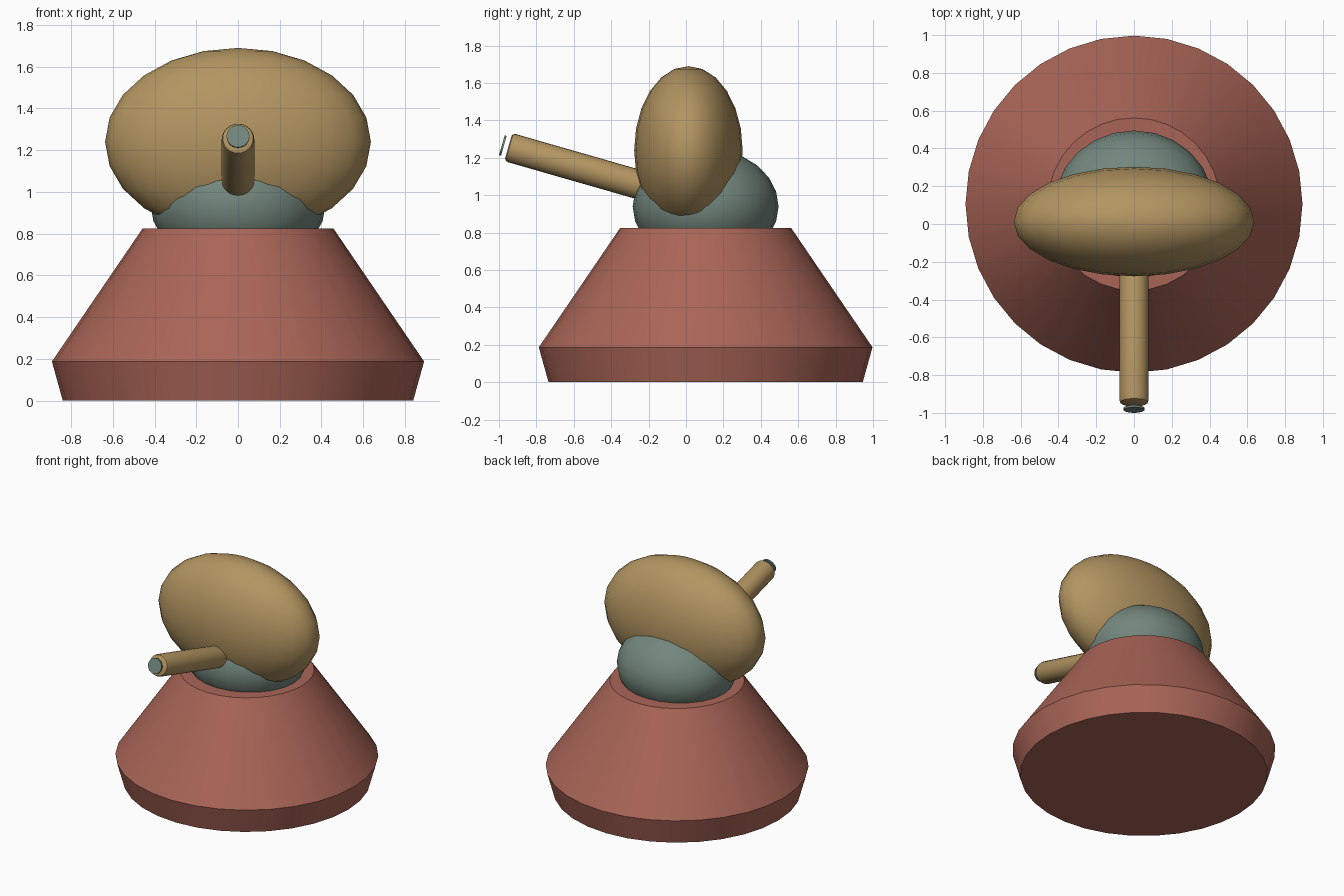
import bpy, bmesh, math
from mathutils import Vector

if "Cube" in bpy.data.objects:
    bpy.data.objects.remove(bpy.data.objects["Cube"])


def material(name, rgb):
    m = bpy.data.materials.new(name)
    m.diffuse_color = (*rgb, 1)
    m.use_nodes = True
    m.node_tree.nodes["Principled BSDF"].inputs["Base Color"].default_value = m.diffuse_color
    return m


RED = material("brick red", (0.40, 0.13, 0.095))
TAN = material("sand tan", (0.45, 0.30, 0.12))
TEAL = material("grey green", (0.17, 0.24, 0.205))


def finish(ob, name, mat):
    ob.name = name
    ob.data.materials.append(mat)
    bpy.ops.object.shade_smooth_by_angle(angle=math.radians(32))
    return ob


def lathe(name, profile, mat, sides, origin=(0, 0, 0), axis=(0, 0, 1)):
    """Closed turned solid from (radius, height) pairs along an axis."""
    bm = bmesh.new()
    rings = []
    for r, h in profile:
        rings.append([bm.verts.new((r * math.sin(2 * math.pi * i / sides),
                                    r * math.cos(2 * math.pi * i / sides), h))
                      for i in range(sides)])
    for a, b in zip(rings, rings[1:]):
        for i in range(sides):
            j = (i + 1) % sides
            bm.faces.new((a[i], a[j], b[j], b[i]))
    bm.faces.new(rings[0])
    bm.faces.new(rings[-1])
    bmesh.ops.recalc_face_normals(bm, faces=bm.faces)
    me = bpy.data.meshes.new(name)
    bm.to_mesh(me)
    bm.free()
    ob = bpy.data.objects.new(name, me)
    bpy.context.collection.objects.link(ob)
    bpy.context.view_layer.objects.active = ob
    bpy.ops.object.select_all(action='DESELECT')
    ob.select_set(True)
    ob.location = origin
    ob.rotation_euler = Vector(axis).to_track_quat('Z', 'Y').to_euler()
    return finish(ob, name, mat)


def ellipsoid(name, centre, radii, mat):
    bpy.ops.mesh.primitive_uv_sphere_add(segments=24, ring_count=12, location=centre)
    ob = bpy.context.object
    ob.scale = radii
    bpy.ops.object.transform_apply(location=False, rotation=False, scale=True)
    return finish(ob, name, mat)


# Flared pedestal
lathe("base", [(0.84, 0), (0.892, 0.187), (0.457, 0.825)], RED, 32, (0, 0.105, 0))

# Swivel joint and flattened head
ellipsoid("swivel_ball", (0, 0.105, 0.94), (0.42, 0.39, 0.31), TEAL)
ellipsoid("head", (0, 0.013, 1.24), (0.637, 0.29, 0.45), TAN)

# Raised barrel with a bevelled tip, and the disc floating before its mouth
tilt = math.radians(16)
aim = Vector((0, -math.cos(tilt), math.sin(tilt)))
tip = Vector((0, -0.95, 1.257))
lathe("barrel", [(0.078, -0.85), (0.078, -0.02), (0.073, -0.006), (0.062, 0)],
      TAN, 24, tip, aim)
lathe("muzzle_disc", [(0.055, 0.025), (0.055, 0.036)], TEAL, 24, tip, aim)
